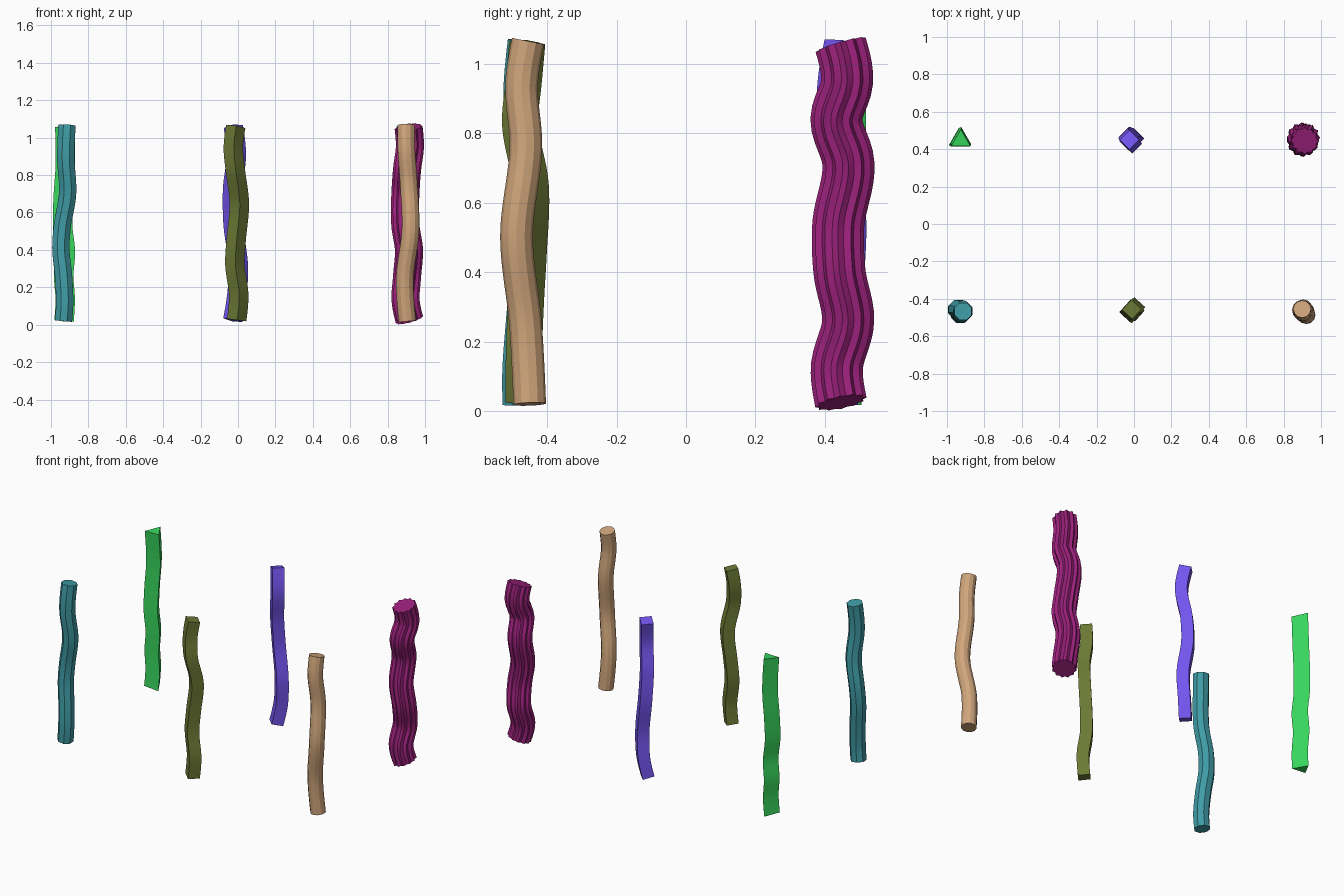
import bpy, bmesh, math
from mathutils import Vector, Quaternion

if "Cube" in bpy.data.objects:
    bpy.data.objects.remove(bpy.data.objects["Cube"])

RINGS = 48


def slopes(pts):
    """Hermite slopes dx/dz, dy/dz at each (z, x, y) path point."""
    n = len(pts)
    sec = [[(pts[i + 1][k] - pts[i][k]) / (pts[i + 1][0] - pts[i][0]) for k in (1, 2)]
           for i in range(n - 1)]
    m = [None] * n
    for i in range(1, n - 1):
        a, b = pts[i][0] - pts[i - 1][0], pts[i + 1][0] - pts[i][0]
        m[i] = [(sec[i - 1][k] * b + sec[i][k] * a) / (a + b) for k in (0, 1)]
    m[0] = [1.5 * sec[0][k] - 0.5 * m[1][k] for k in (0, 1)]
    m[-1] = [1.5 * sec[-1][k] - 0.5 * m[-2][k] for k in (0, 1)]
    return m


def sample(pts, m, z):
    """Point and tangent on the smooth path at height z."""
    i = max(j for j in range(len(pts) - 1) if pts[j][0] <= z + 1e-9)
    h = pts[i + 1][0] - pts[i][0]
    t = (z - pts[i][0]) / h
    p, d = [], []
    for k in (0, 1):
        a, b = pts[i][k + 1], pts[i + 1][k + 1]
        u, v = m[i][k] * h, m[i + 1][k] * h
        p.append((2*t**3 - 3*t**2 + 1)*a + (t**3 - 2*t**2 + t)*u
                 + (3*t**2 - 2*t**3)*b + (t**3 - t**2)*v)
        d.append(((6*t*t - 6*t)*a + (3*t*t - 4*t + 1)*u
                  + (6*t - 6*t*t)*b + (3*t*t - 2*t)*v) / h)
    return Vector((*p, z)), Vector((*d, 1)).normalized()


def ring_profile(sides, radius, start=0.0, inner=None):
    """Regular polygon, or a fluted star when inner is given."""
    n = sides * 2 if inner else sides
    return [Vector((r * math.cos(a), r * math.sin(a), 0))
            for i in range(n)
            for a in [math.radians(start) + 2 * math.pi * i / n]
            for r in [inner if inner and i % 2 else radius]]


def wavy_column(name, color, profile, pts):
    m = slopes(pts)
    z0, z1 = pts[0][0], pts[-1][0]
    bm = bmesh.new()
    rings = []
    for r in range(RINGS + 1):
        p, tan = sample(pts, m, min(z1, z0 + (z1 - z0) * r / RINGS))
        q = Vector((0, 0, 1)).rotation_difference(tan)
        rings.append([bm.verts.new(p + q @ c) for c in profile])
    n = len(profile)
    for lo, hi in zip(rings, rings[1:]):
        for i in range(n):
            j = (i + 1) % n
            bm.faces.new((lo[i], lo[j], hi[j], hi[i]))
    bm.faces.new(rings[0][::-1])
    bm.faces.new(rings[-1])
    me = bpy.data.meshes.new(name)
    bm.to_mesh(me)
    bm.free()
    ob = bpy.data.objects.new(name, me)
    bpy.context.collection.objects.link(ob)
    mat = bpy.data.materials.new(name + "_color")
    mat.diffuse_color = (*color, 1)
    mat.use_nodes = True
    mat.node_tree.nodes["Principled BSDF"].inputs["Base Color"].default_value = mat.diffuse_color
    me.materials.append(mat)
    # smooth along the length, crisp edges around the section
    bpy.ops.object.select_all(action='DESELECT')
    ob.select_set(True)
    bpy.context.view_layer.objects.active = ob
    bpy.ops.object.shade_smooth_by_angle(angle=math.radians(25))


# front row, path points are (z, x, y)
wavy_column("octagonal_column", (0.05, 0.33, 0.38), ring_profile(8, 0.05, 22.5), [
    (0.02, -.933, -.482), (0.1, -.927, -.483), (0.25, -.932, -.473), (0.42, -.947, -.457),
    (0.52, -.94, -.453), (0.7, -.911, -.462), (0.9, -.921, -.48), (1.065, -.914, -.467)])
wavy_column("diamond_column", (0.15, 0.19, 0.035), ring_profile(4, 0.052, 3), [
    (0.025, -.007, -.468), (0.15, .004, -.467), (0.33, -.017, -.46), (0.45, -.01, -.453),
    (0.65, .007, -.447), (0.84, -.016, -.478), (0.94, -.025, -.468), (1.06, -.012, -.457)])
wavy_column("round_column", (0.63, 0.38, 0.2), ring_profile(12, 0.047), [
    (0.02, .905, -.45), (0.25, .892, -.462), (0.5, .922, -.488),
    (0.77, .912, -.461), (0.95, .9, -.473), (1.065, .899, -.455)])

# back row
wavy_column("triangular_column", (0.04, 0.68, 0.11), ring_profile(3, 0.06, 90), [
    (0.02, -.93, .445), (0.14, -.924, .45), (0.26, -.932, .452), (0.39, -.923, .45),
    (0.52, -.937, .45), (0.67, -.935, .454), (0.84, -.924, .458), (1.06, -.926, .446)])
wavy_column("square_column", (0.17, 0.09, 0.85), ring_profile(4, 0.052, 0), [
    (0.025, -.028, .443), (0.15, -.007, .459), (0.3, .002, .457), (0.55, -.027, .467),
    (0.72, -.029, .453), (0.92, -.009, .429), (1.06, -.025, .45)])
wavy_column("fluted_column", (0.33, 0.015, 0.2), ring_profile(12, 0.075, 0, 0.064), [
    (0.025, .917, .446), (0.12, .897, .434), (0.26, .904, .467), (0.4, .914, .442),
    (0.53, .895, .438), (0.72, .896, .467), (0.84, .905, .433), (0.95, .919, .464),
    (1.055, .912, .445)])
